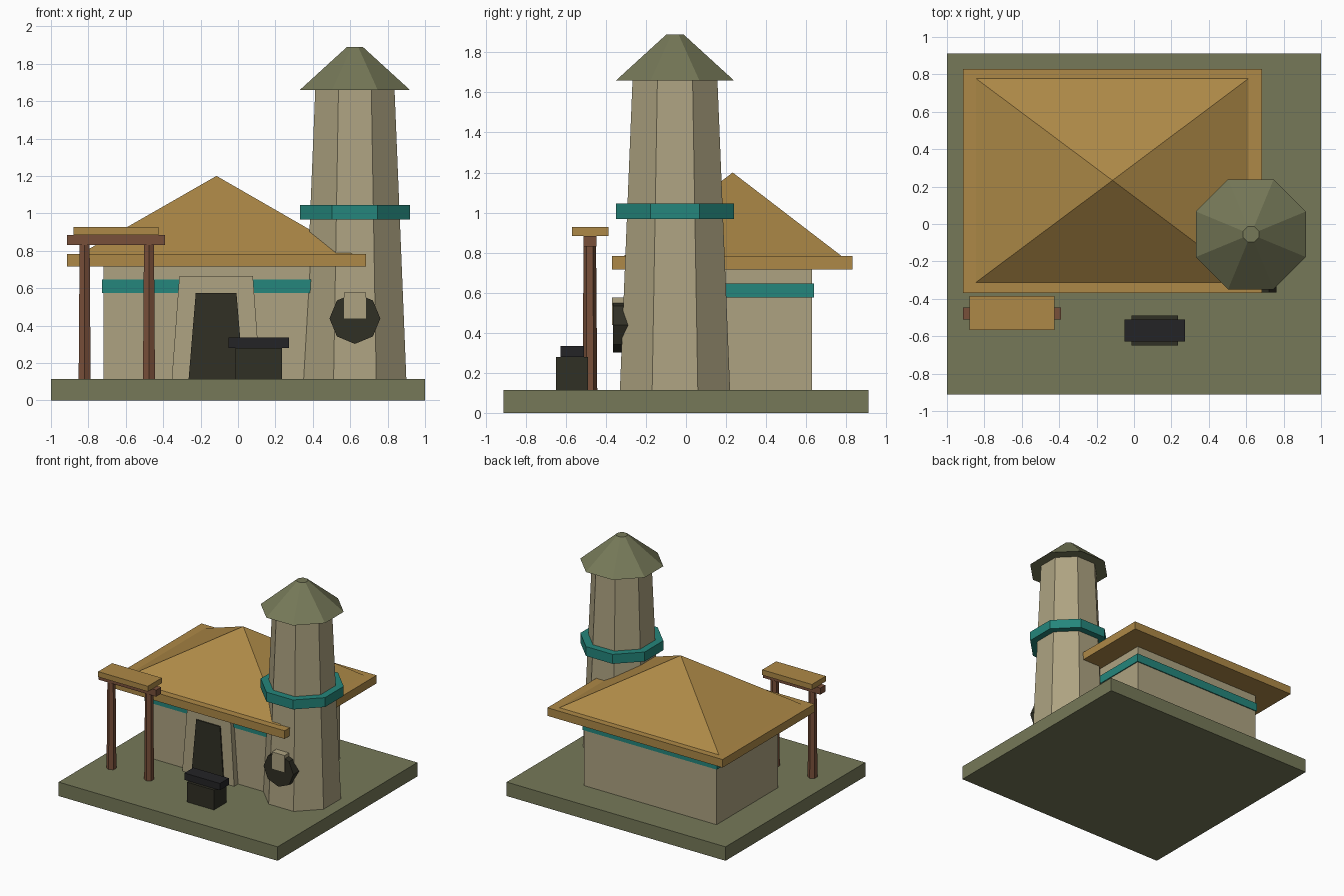
import bpy, bmesh
from math import pi, cos
from mathutils import Matrix

if "Cube" in bpy.data.objects:
    bpy.data.objects.remove(bpy.data.objects["Cube"], do_unlink=True)


def material(name, rgb):
    m = bpy.data.materials.new(name)
    m.use_nodes = True
    m.diffuse_color = (*rgb, 1)
    m.node_tree.nodes["Principled BSDF"].inputs["Base Color"].default_value = (*rgb, 1)
    return m


SAND = material("sand plaster", (0.42, 0.365, 0.22))
OLIVE = material("olive stone", (0.18, 0.19, 0.098))
STRAW = material("straw roof", (0.42, 0.25, 0.063))
TEAL = material("teal trim", (0.018, 0.24, 0.2))
WOOD = material("red brown wood", (0.19, 0.08, 0.042))
DARK = material("dark olive", (0.03, 0.029, 0.018))
BLACK = material("black metal", (0.017, 0.017, 0.019))


def finish(name, bm, mat):
    bmesh.ops.recalc_face_normals(bm, faces=bm.faces)
    mesh = bpy.data.meshes.new(name)
    bm.to_mesh(mesh)
    bm.free()
    mesh.materials.append(mat)
    obj = bpy.data.objects.new(name, mesh)
    bpy.context.collection.objects.link(obj)
    return obj


def block(name, mat, x, y, z, taper=(1, 1)):
    """Box between the given ranges; taper scales the top face."""
    bm = bmesh.new()
    bmesh.ops.create_cube(bm, size=1)
    for v in bm.verts:
        tx, ty = taper if v.co.z > 0 else (1, 1)
        v.co.x = sum(x) / 2 + v.co.x * (x[1] - x[0]) * tx
        v.co.y = sum(y) / 2 + v.co.y * (y[1] - y[0]) * ty
        v.co.z = sum(z) / 2 + v.co.z * (z[1] - z[0])
    return finish(name, bm, mat)


def column(name, mat, sides, r1, r2, x, y, z, turn=0.0):
    """Upright prism or cone frustum."""
    bm = bmesh.new()
    bmesh.ops.create_cone(bm, cap_ends=True, segments=sides, radius1=r1, radius2=r2,
                          depth=z[1] - z[0],
                          matrix=Matrix.Translation((x, y, sum(z) / 2)) @ Matrix.Rotation(turn, 4, "Z"))
    return finish(name, bm, mat)


# Ground
block("base", OLIVE, (-1, 1), (-0.912, 0.912), (0, 0.115))

# House
block("house_walls", SAND, (-0.72, 0.49), (-0.17, 0.63), (0.115, 0.715))
block("house_trim", TEAL, (-0.728, 0.498), (-0.178, 0.638), (0.575, 0.645))
block("roof_eaves", STRAW, (-0.915, 0.685), (-0.37, 0.83), (0.715, 0.782))

# Hipped roof rising to a point
bm = bmesh.new()
corners = [bm.verts.new((x, y, 0.782)) for x, y in
           ((-0.845, -0.312), (0.612, -0.312), (0.612, 0.778), (-0.845, 0.778))]
peak = bm.verts.new((-0.115, 0.233, 1.2))
bm.faces.new(corners)
for i in range(4):
    bm.faces.new((corners[i], corners[(i + 1) % 4], peak))
finish("roof_pyramid", bm, STRAW)

# Doorway
block("door_surround", SAND, (-0.354, 0.12), (-0.222, -0.118), (0.115, 0.665), (0.83, 0.83))
block("door", DARK, (-0.264, 0.03), (-0.232, -0.118), (0.115, 0.575), (0.74, 0.86))

# Tower: octagons with flat sides facing the axes
TX, TY = 0.625, -0.055
FLAT = 1 / cos(pi / 8)


def octagon(name, mat, a1, a2, z):
    column(name, mat, 8, a1 * FLAT, a2 * FLAT, TX, TY, z, pi / 8)


octagon("tower", SAND, 0.275, 0.212, (0.115, 1.66))
octagon("tower_band", TEAL, 0.294, 0.294, (0.967, 1.045))
octagon("tower_roof", OLIVE, 0.294, 0.042, (1.66, 1.89))

# Round tower window with a shutter block
bm = bmesh.new()
bmesh.ops.create_cone(bm, cap_ends=True, segments=8, radius1=0.136, radius2=0.136, depth=0.13,
                      matrix=Matrix.Translation((TX, -0.3, 0.438)) @ Matrix.Rotation(pi / 2, 4, "X"))
finish("tower_window", bm, DARK)
block("window_block", SAND, (0.568, 0.684), (-0.369, -0.31), (0.438, 0.577))

# Gateway
for side, px in (("right", -0.82), ("left", -0.476)):
    column("gate_post_" + side, WOOD, 6, 0.037, 0.031, px, -0.48, (0.115, 0.835))
block("gate_beam", WOOD, (-0.915, -0.39), (-0.511, -0.446), (0.83, 0.884))
block("gate_cap", STRAW, (-0.88, -0.426), (-0.568, -0.386), (0.884, 0.928))

# Stall in front of the door
block("stall_base", DARK, (-0.013, 0.236), (-0.65, -0.49), (0.115, 0.279))
block("stall_top", BLACK, (-0.05, 0.274), (-0.627, -0.51), (0.279, 0.335))
